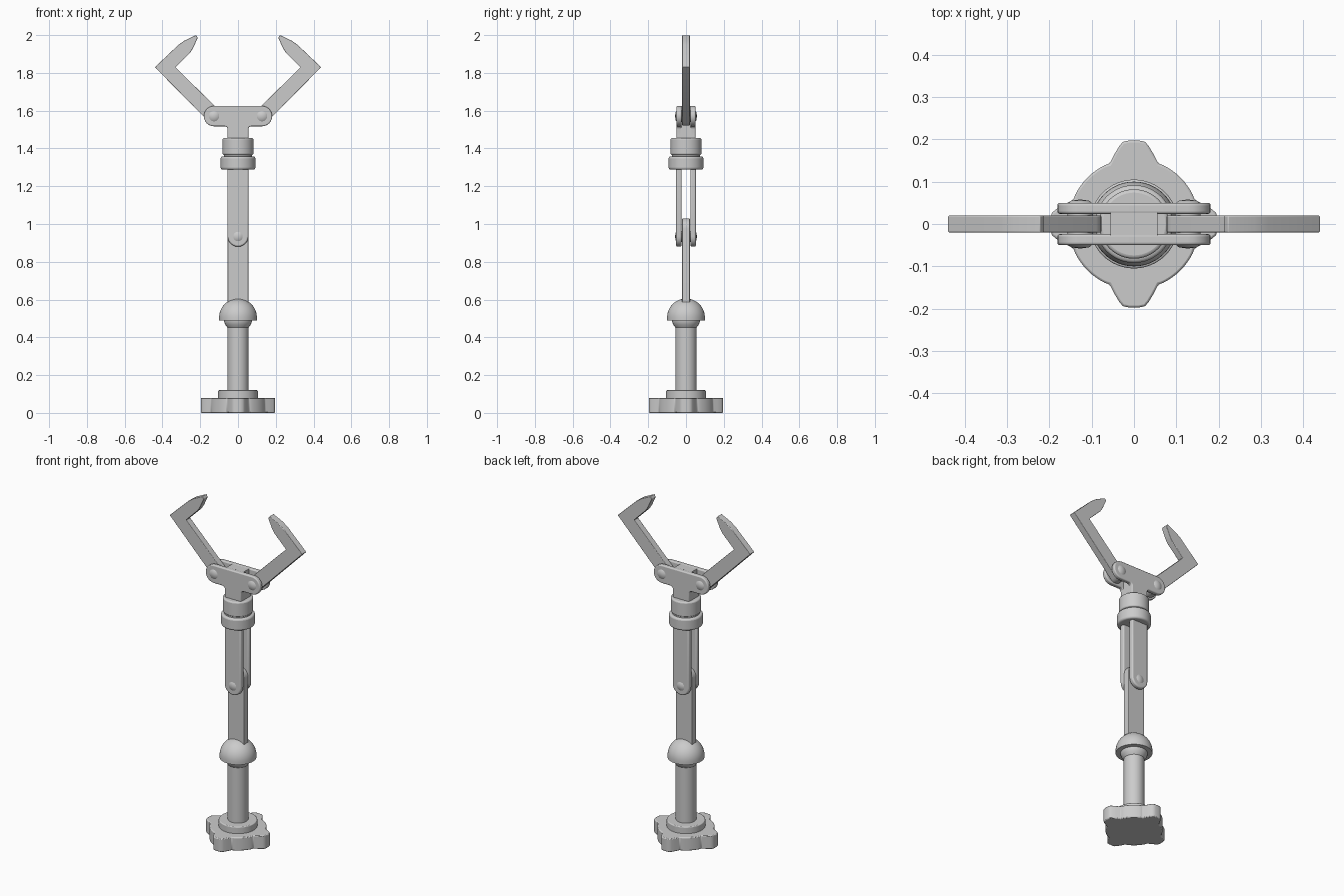
import bpy, bmesh
from math import sin, cos, pi, radians
from mathutils import Matrix

if "Cube" in bpy.data.objects:
    bpy.data.objects.remove(bpy.data.objects["Cube"])


def finish(name, bm, bevel=0.0, segs=3, angle=40):
    bmesh.ops.recalc_face_normals(bm, faces=bm.faces)
    me = bpy.data.meshes.new(name)
    bm.to_mesh(me)
    bm.free()
    ob = bpy.data.objects.new(name, me)
    bpy.context.collection.objects.link(ob)
    if bevel:
        m = ob.modifiers.new("bevel", 'BEVEL')
        m.width, m.segments = bevel, segs
        m.limit_method, m.angle_limit = 'ANGLE', radians(40)
    bpy.ops.object.select_all(action='DESELECT')
    ob.select_set(True)
    bpy.context.view_layer.objects.active = ob
    bpy.ops.object.shade_smooth_by_angle(angle=radians(angle))
    return ob


def arc(cx, cz, r, a0, a1, n=12):
    return [(cx + r * cos(radians(a0 + (a1 - a0) * i / n)),
             cz + r * sin(radians(a0 + (a1 - a0) * i / n))) for i in range(n + 1)]


def plate(name, pts, y0, y1, bevel=0.0):
    """Extrude an x-z outline from y0 to y1."""
    bm = bmesh.new()
    f = bm.faces.new([bm.verts.new((x, y0, z)) for x, z in pts])
    r = bmesh.ops.extrude_face_region(bm, geom=[f])
    vs = [g for g in r["geom"] if isinstance(g, bmesh.types.BMVert)]
    bmesh.ops.translate(bm, verts=vs, vec=(0, y1 - y0, 0))
    return finish(name, bm, bevel)


def lathe(name, prof, matrix=None, n=48, bevel=0.0):
    """Revolve an r-z profile that starts and ends on the axis."""
    bm = bmesh.new()
    vs = [bm.verts.new((r, 0, z)) for r, z in prof]
    es = [bm.edges.new(p) for p in zip(vs, vs[1:])]
    bmesh.ops.spin(bm, geom=vs + es, cent=(0, 0, 0), axis=(0, 0, 1),
                   angle=2 * pi, steps=n, use_merge=True)
    bmesh.ops.remove_doubles(bm, verts=bm.verts, dist=1e-5)
    if matrix:
        bm.transform(matrix)
    return finish(name, bm, bevel)


def disc(name, r, z0, z1, bevel=0.0):
    return lathe(name, [(0, z0), (r, z0), (r, z1), (0, z1)], bevel=bevel)


def pin(name, x, z, r, half):
    """Pivot pin along y with shallow domed heads."""
    prof = [(0, -half), (r * .7, -half + .003), (r, -half + .01),
            (r, half - .01), (r * .7, half - .003), (0, half)]
    m = Matrix.Translation((x, 0, z)) @ Matrix.Rotation(pi / 2, 4, 'X')
    lathe(name, prof, m, 32)


# four-lobed base foot
foot = []
for k in range(4):
    lobe = [(.142, -.058), (.165, -.046), (.185, -.034), (.194, -.026), (.197, -.012),
            (.197, .012), (.194, .026), (.185, .034), (.165, .046), (.142, .058)]
    c, s = cos(k * pi / 2), sin(k * pi / 2)
    lobe += arc(0, 0, .155, 26, 64, 8)
    foot += [(x * c - y * s, x * s + y * c) for x, y in lobe]
bm = bmesh.new()
f = bm.faces.new([bm.verts.new((x, y, 0)) for x, y in foot])
r = bmesh.ops.extrude_face_region(bm, geom=[f])
bmesh.ops.translate(bm, vec=(0, 0, .08),
                    verts=[g for g in r["geom"] if isinstance(g, bmesh.types.BMVert)])
finish("base_foot", bm, .005, 2)
disc("base_collar", .105, .075, .12, .005)

# lower post and ball joint
disc("lower_post", .056, .11, .48)
lathe("ball_socket", [(0, .452), (.056, .452), (.068, .468), (.074, .485), (.074, .51), (0, .51)])
lathe("ball_dome", [(0, .49), (.1, .49)] + arc(0, .505, .1, 0, 89.9, 14)[:-1] + [(0, .605)])

# elbow: tongue between two fork prongs
tongue = [(-.055, .58), (.055, .58)] + arc(0, .975, .055, 0, 180)
plate("elbow_tongue", tongue, -.02, .02, .003)
prong = arc(0, .935, .055, 180, 360) + [(.055, 1.3), (-.055, 1.3)]
plate("fork_prong_front", prong, -.052, -.023, .008)
plate("fork_prong_back", prong, .023, .052, .008)
pin("elbow_pin", 0, .934, .03, .058)

# wrist rings
disc("wrist_ring_lower", .092, 1.288, 1.358, .01)
disc("wrist_neck", .075, 1.35, 1.375)
disc("wrist_ring_upper", .082, 1.366, 1.455, .008)

# claw bracket: two T-shaped cheeks around a solid core
tee = ([(-.055, 1.45), (.055, 1.45)] + arc(.07, 1.502, .015, 180, 90, 4)
       + arc(.127, 1.571, .054, -90, 90) + arc(-.127, 1.571, .054, 90, 270)
       + arc(-.07, 1.502, .015, 90, 0, 4))
plate("bracket_cheek_front", tee, -.05, -.024, .006)
plate("bracket_cheek_back", tee, .024, .05, .006)
core = [(-.055, 1.45), (.055, 1.45), (.055, 1.624), (-.055, 1.624)]
plate("bracket_core", core, -.03, .03)

# claw fingers, mirrored left and right, with their pins
finger = ([(.44, 1.83), (.317, 1.947), (.285, 1.97), (.222, 2.0), (.213, 1.986),
           (.236, 1.935), (.252, 1.908), (.331, 1.83)]
          + arc(.118, 1.562, .041, 135, 315))
for side, s in (("left", -1), ("right", 1)):
    plate("claw_finger_" + side, [(s * x, z) for x, z in finger], -.02, .02, .003)
    pin("claw_pin_" + side, s * .127, 1.571, .03, .058)
